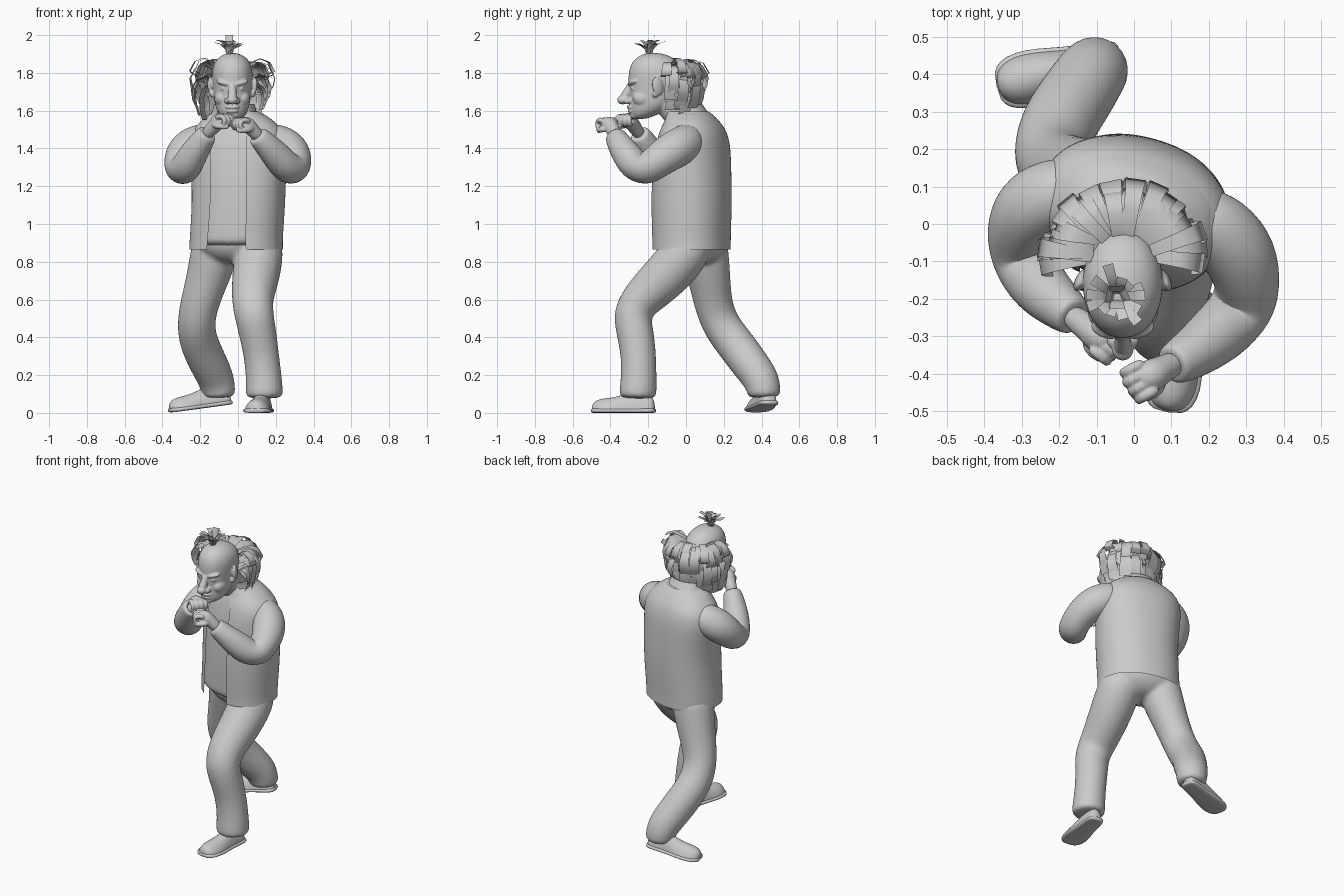
import bpy, bmesh, math, random
from math import sin, cos, pi, radians
from mathutils import Vector, Matrix
random.seed(4)

def finish(name, bm, sub=0):
    bmesh.ops.recalc_face_normals(bm, faces=bm.faces)
    for f in bm.faces:
        f.smooth = True
    me = bpy.data.meshes.new(name)
    bm.to_mesh(me)
    bm.free()
    ob = bpy.data.objects.new(name, me)
    bpy.context.collection.objects.link(ob)
    if sub:
        m = ob.modifiers.new("smooth", 'SUBSURF')
        m.levels = m.render_levels = sub
        m.boundary_smooth = 'PRESERVE_CORNERS'
    return ob

def fuse(name, obs, voxel, passes):
    """Melt overlapping parts into one smooth skin."""
    dg = bpy.context.evaluated_depsgraph_get()
    bm = bmesh.new()
    for o in obs:
        bm.from_mesh(o.evaluated_get(dg).to_mesh())
    for o in obs:
        bpy.data.objects.remove(o)
    ob = finish(name, bm)
    m = ob.modifiers.new("fuse", 'REMESH')
    m.mode, m.voxel_size, m.use_smooth_shade = 'VOXEL', voxel, True
    m = ob.modifiers.new("relax", 'SMOOTH')
    m.factor, m.iterations = 0.5, passes
    return ob

def skin(name, rings, closed=True, caps=True, sub=2):
    """Bridge a list of equal-length point rings."""
    bm = bmesh.new()
    vs = [[bm.verts.new(p) for p in r] for r in rings]
    n = len(vs[0])
    for a, b in zip(vs, vs[1:]):
        for i in range(n if closed else n - 1):
            j = (i + 1) % n
            bm.faces.new((a[i], a[j], b[j], b[i]))
    if caps:
        bm.faces.new(vs[0])
        bm.faces.new(vs[-1])
    return finish(name, bm, sub)

def section(z, cx, cy, rx, ry, rot=0, gap=0, n=20, e=0.9):
    """Horizontal rounded section, optionally open at the front by +-gap degrees."""
    g = radians(gap)
    pts = []
    for i in range(n):
        a = -pi / 2 + g + (2 * pi - 2 * g) * i / (n - 1 if gap else n)
        c, s = cos(a), sin(a)
        x = rx * math.copysign(abs(c) ** e, c)
        y = ry * math.copysign(abs(s) ** e, s)
        pts.append(Vector((cx + x * cos(rot) - y * sin(rot), cy + x * sin(rot) + y * cos(rot), z)))
    return pts

def tube(name, path, n=12, sub=2):
    """Limb along (x, y, z, radius) points."""
    p = [Vector(q[:3]) for q in path]
    rings, u = [], None
    for i, c in enumerate(p):
        t = (p[min(i + 1, len(p) - 1)] - p[max(i - 1, 0)]).normalized()
        u = t.orthogonal() if u is None else u
        u = (u - t * u.dot(t)).normalized()
        w = t.cross(u)
        r = path[i][3] * 1.03
        rings.append([c + (u * cos(2 * pi * k / n) + w * sin(2 * pi * k / n)) * r for k in range(n)])
    return skin(name, rings, sub=sub)

def blob(name, loc, size, rot=(0, 0, 0)):
    bm = bmesh.new()
    R = Matrix.Identity(3)
    for a, ax in zip(rot, 'XYZ'):
        R = Matrix.Rotation(a, 3, ax) @ R
    M = Matrix.Translation(loc) @ R.to_4x4() @ Matrix.Diagonal((*size, 1))
    bmesh.ops.create_uvsphere(bm, u_segments=20, v_segments=12, radius=1, matrix=M)
    return finish(name, bm)

# Torso: shirt, open jacket and collar, turned a little toward -x
TURN = radians(-16)
body = [(0.865, -0.01, 0.03, 0.25, 0.20), (0.92, -0.01, 0.03, 0.248, 0.20), (1.05, 0, 0.03, 0.248, 0.205),
        (1.2, 0.005, 0.03, 0.25, 0.205), (1.35, 0, 0.035, 0.26, 0.195), (1.44, 0, 0.038, 0.265, 0.183),
        (1.51, 0, 0.037, 0.24, 0.16), (1.555, -0.005, 0.03, 0.18, 0.13), (1.595, -0.01, 0.01, 0.12, 0.11)]
skin("jacket", [section(*b, TURN, 23 - i * 0.8, 29) for i, b in enumerate(body)], closed=False, caps=False)
skin("shirt", [section(z + 0.01, x, y, a * 0.95, b * 0.95, TURN, n=28) for z, x, y, a, b in body])
skin("collar", [section(z, -0.02, y, a, b, TURN, 30, 20) for z, y, a, b in
                ((1.56, 0.015, 0.135, 0.12), (1.60, 0.0, 0.115, 0.11), (1.635, -0.015, 0.108, 0.10))],
     closed=False, caps=False)

# Trousers
seat = skin("seat", [section(z, -0.01, 0.045, a, b, TURN) for z, a, b in
     ((0.785, 0.05, 0.06), (0.81, 0.14, 0.115), (0.85, 0.2, 0.155), (0.9, 0.225, 0.175), (0.97, 0.21, 0.165))])
front_leg = tube("front_leg", [
    (0.11, 0.03, 0.93, 0.12), (0.11, -0.005, 0.84, 0.13), (0.095, -0.11, 0.72, 0.125),
    (0.075, -0.23, 0.61, 0.11), (0.083, -0.29, 0.525, 0.103), (0.105, -0.268, 0.42, 0.098),
    (0.125, -0.25, 0.3, 0.092), (0.138, -0.25, 0.18, 0.094), (0.14, -0.255, 0.1, 0.099),
    (0.14, -0.255, 0.075, 0.092)], 16)
rear_leg = tube("rear_leg", [
    (-0.11, 0.09, 0.94, 0.12), (-0.125, 0.1, 0.84, 0.127), (-0.165, 0.125, 0.7, 0.11),
    (-0.207, 0.145, 0.57, 0.1), (-0.225, 0.185, 0.46, 0.1), (-0.205, 0.265, 0.36, 0.102),
    (-0.15, 0.345, 0.25, 0.1), (-0.112, 0.405, 0.17, 0.095), (-0.1, 0.415, 0.1, 0.088),
    (-0.1, 0.415, 0.08, 0.078)], 16)
fuse("trousers", [seat, front_leg, rear_leg], 0.011, 8)

# Shoes: sections run from heel to toe
last = [(0, 0.028, 0.06), (0.02, 0.046, 0.1), (0.09, 0.05, 0.13), (0.15, 0.055, 0.108), (0.21, 0.067, 0.085),
        (0.27, 0.071, 0.08), (0.315, 0.058, 0.07), (0.338, 0.03, 0.045)]
def shoe(name, heel, yaw, pitch):
    M = Matrix.Translation(heel) @ Matrix.Rotation(yaw, 4, 'Z') @ Matrix.Rotation(pitch, 4, 'Y')
    upper, sole = [], []
    for x, w, h in last:
        upper.append([M @ Vector((x, w * cos(2 * pi * k / 14), max(0.008, h * sin(2 * pi * k / 14))))
                      for k in range(14)])
        x = 0.17 + (x - 0.17) * 1.03
        w += 0.007
        sole.append([M @ Vector((x, y, z)) for y, z in
                     ((-w, 0), (0, 0), (w, 0), (w, 0.012), (w, 0.024), (0, 0.024), (-w, 0.024), (-w, 0.012))])
    skin(name + "_shoe", upper)
    skin(name + "_sole", sole, sub=1)
shoe("front", (0.145, -0.165, 0), math.atan2(-0.335, -0.055), 0)
shoe("rear", (-0.035, 0.445, 0.045), math.atan2(-0.075, -0.32), 0.13)

# Sleeves
tube("right_sleeve", [(0.12, 0.03, 1.46, 0.08), (0.215, 0.0, 1.43, 0.1), (0.28, -0.07, 1.39, 0.102),
                      (0.305, -0.15, 1.335, 0.09), (0.295, -0.215, 1.285, 0.087), (0.255, -0.265, 1.3, 0.084),
                      (0.205, -0.31, 1.36, 0.078), (0.15, -0.35, 1.42, 0.066), (0.105, -0.375, 1.465, 0.056),
                      (0.1, -0.378, 1.47, 0.045)], 14)
tube("left_sleeve", [(-0.12, 0.1, 1.46, 0.08), (-0.22, 0.08, 1.43, 0.1), (-0.285, 0.04, 1.385, 0.1),
                     (-0.31, -0.025, 1.32, 0.088), (-0.3, -0.085, 1.278, 0.083), (-0.275, -0.135, 1.3, 0.082),
                     (-0.24, -0.18, 1.365, 0.076), (-0.2, -0.215, 1.425, 0.066), (-0.165, -0.245, 1.475, 0.055),
                     (-0.16, -0.249, 1.48, 0.045)], 14)

# Fists: f is the direction the knuckles face, s the thumb side
def fist(name, wrist, centre, side):
    c = Vector(centre)
    f = c - Vector(wrist)
    f.z *= 0.3
    f.normalize()
    s = Vector((0, 0, 1)).cross(f) * side
    up = f.cross(s) * side
    P = lambda x, y, z, r: (*(c + f * x + s * y + up * z), r)
    obs = [tube("palm", [(*wrist, 0.034), P(-0.05, 0, -0.01, 0.036), P(-0.02, 0, 0.008, 0.045),
                         P(0.015, 0, 0.008, 0.042), P(0.03, 0, 0.005, 0.025)])]
    for i in range(4):
        y = (i - 1.5) * 0.027
        k = 0.006 * (1 - abs(i - 1.3))
        obs.append(tube("finger", [P(-0.01, y, 0.024, 0.015), P(0.03 + k, y, 0.03, 0.017),
             P(0.056 + k, y, 0.012, 0.016), P(0.05 + k, y, -0.018, 0.015), P(0.02, y, -0.028, 0.013)], 8, 1))
    obs.append(tube("thumb", [P(-0.04, 0.03, -0.01, 0.016), P(0, 0.05, -0.02, 0.018),
                              P(0.035, 0.04, -0.035, 0.016), P(0.055, 0.015, -0.036, 0.011)], 8, 1))
    fuse(name, obs, 0.004, 2)
fist("right_fist", (0.12, -0.365, 1.45), (0.035, -0.41, 1.52), 1)
fist("left_fist", (-0.18, -0.235, 1.46), (-0.085, -0.305, 1.54), -1)

# Head, neck and face melted together
HX = -0.03
face = [skin("skull", [section(z, HX, y, a, b, e=0.95) for z, y, a, b in
     ((1.555, -0.245, 0.03, 0.03), (1.575, -0.225, 0.066, 0.07), (1.62, -0.185, 0.092, 0.113),
      (1.68, -0.165, 0.1, 0.133), (1.735, -0.16, 0.104, 0.146), (1.79, -0.157, 0.11, 0.15),
      (1.84, -0.16, 0.104, 0.138), (1.878, -0.165, 0.08, 0.104), (1.9, -0.17, 0.044, 0.058),
      (1.905, -0.17, 0.015, 0.02))]),
    tube("neck", [(-0.01, 0.03, 1.5, 0.09), (-0.02, -0.03, 1.58, 0.085), (-0.03, -0.1, 1.66, 0.085),
                  (-0.03, -0.13, 1.72, 0.08)]),
    tube("nose_bridge", [(HX, -0.28, 1.76, 0.018), (HX, -0.298, 1.725, 0.019), (HX, -0.316, 1.69, 0.023),
                         (HX, -0.333, 1.66, 0.027)]),
    blob("nose_tip", (HX, -0.335, 1.657), (0.029, 0.03, 0.024)),
    blob("upper_lip", (HX, -0.292, 1.619), (0.038, 0.022, 0.012)),
    blob("lower_lip", (HX, -0.288, 1.597), (0.034, 0.021, 0.011)),
    blob("chin", (HX, -0.265, 1.574), (0.038, 0.032, 0.02))]
for s in (-1, 1):
    face += [blob("nostril", (HX + s * 0.026, -0.31, 1.652), (0.017, 0.022, 0.017)),
             blob("eye", (HX + s * 0.043, -0.275, 1.717), (0.02, 0.018, 0.013)),
             blob("brow", (HX + s * 0.045, -0.281, 1.747), (0.044, 0.024, 0.014), (0, s * -0.25, s * 0.35)),
             blob("cheek", (HX + s * 0.055, -0.225, 1.665), (0.04, 0.058, 0.045)),
             blob("ear", (HX + s * 0.112, -0.15, 1.73), (0.015, 0.032, 0.05), (0.2, 0, s * 0.45)),
             blob("ear_lobe", (HX + s * 0.108, -0.163, 1.69), (0.013, 0.017, 0.02))]
fuse("head", face, 0.005, 3)

# Hair: flat strips sweeping out from a root
def strip(bm, root, ang, pts, w):
    d = Vector((cos(ang), sin(ang), 0))
    t = Vector((-d.y, d.x, 0)) * w / 2
    prev = None
    for k, (r, z) in enumerate(pts):
        c = Vector(root) + d * r + Vector((0, 0, z))
        row = [bm.verts.new(c - t * (1 + 0.2 * k)), bm.verts.new(c + t * (1 + 0.2 * k))]
        if prev:
            bm.faces.new((prev[0], prev[1], row[1], row[0]))
        prev = row

bm = bmesh.new()
for z0, out, drop, n in ((1.81, 0.11, 0.03, 15), (1.79, 0.105, 0.1, 17), (1.73, 0.095, 0.12, 15), (1.68, 0.07, 0.1, 11)):
    for i in range(n):
        a = radians(4 + 172 * i / (n - 1)) + random.uniform(-0.08, 0.08)
        root = (HX + 0.1 * cos(a), -0.09 + 0.075 * sin(a), z0 + random.uniform(-0.012, 0.012))
        o, q = out * random.uniform(0.85, 1.2), drop * random.uniform(0.7, 1.25)
        tilt = a + random.uniform(-0.2, 0.2)
        strip(bm, root, tilt, [(-0.02, 0.025), (o * 0.45, 0.058), (o * 0.85, 0.04), (o * 1.08, -0.01),
                               (o, -q * 0.6), (o * 0.8, -q)], random.uniform(0.03, 0.04))
finish("side_and_back_hair", bm)

bm = bmesh.new()
for i in range(13):
    a = 2 * pi * i / 13 + random.uniform(-0.2, 0.2)
    r, h = random.uniform(0.05, 0.095), random.uniform(0.05, 0.08)
    strip(bm, (-0.045, -0.195, 1.885), a, [(0.012, 0), (0.02, 0.04), (r * 0.6, h), (r, h + 0.01)], 0.018)
for a in (0.4, 1.6, 2.9, 4.7):
    strip(bm, (-0.045, -0.195, 1.885), a, [(0.008, 0), (0.014, 0.06), (0.03, 0.115 if a == 1.6 else 0.085)], 0.03)
finish("top_tuft", bm)
